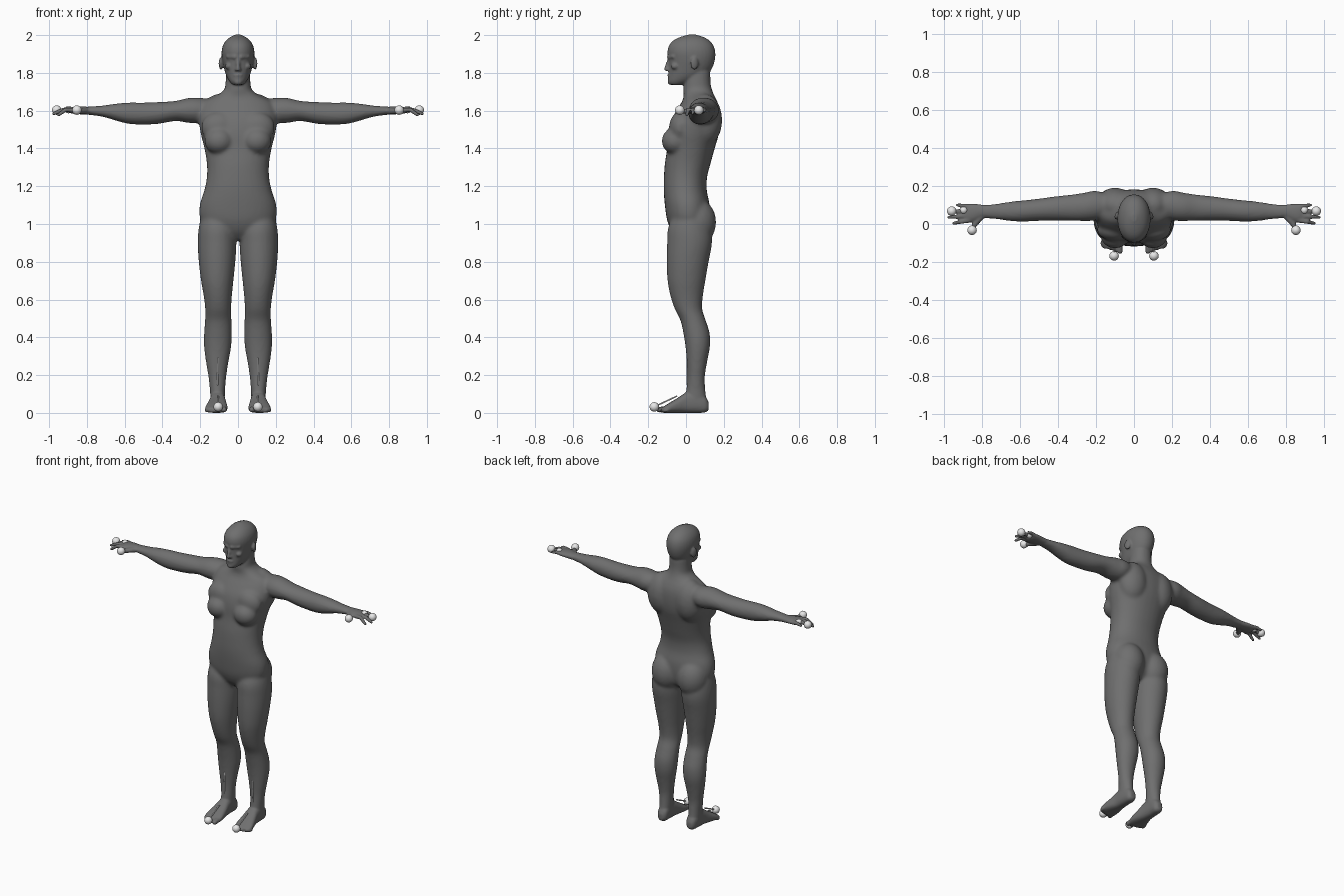
import bpy, bmesh, math
from mathutils import Vector, Matrix


def material(name, v):
    m = bpy.data.materials.new(name)
    m.diffuse_color = (v, v, v, 1)
    return m


SKIN = material("dark grey", 0.16)
WHITE = material("white", 0.8)


def spline(rows, steps=4):
    """Catmull-Rom resampling of section rows."""
    out = []
    for i in range(len(rows) - 1):
        a, b = rows[max(i - 1, 0)], rows[i]
        c, d = rows[i + 1], rows[min(i + 2, len(rows) - 1)]
        for k in range(steps):
            t = k / steps
            out.append([q + 0.5 * t * (r - p + t * (2*p - 5*q + 4*r - s + t * (3*(q - r) + s - p)))
                        for p, q, r, s in zip(a, b, c, d)])
    return out + [list(rows[-1])]


def bridge(bm, loops):
    """Closed tube through rings of points."""
    rings = [[bm.verts.new(p) for p in loop] for loop in loops]
    n = len(rings[0])
    for r, q in zip(rings, rings[1:]):
        for k in range(n):
            bm.faces.new((r[k], r[(k + 1) % n], q[(k + 1) % n], q[k]))
    bm.faces.new(rings[0][::-1])
    bm.faces.new(rings[-1])


def loft(bm, rows, place, power=1.0, n=32):
    """Skin through oval sections: (position, a_min, a_max, b_min, b_max)."""
    def sp(v):
        return math.copysign(abs(v) ** power, v)
    bridge(bm, [[place(t, (a0 + a1) / 2 + (a1 - a0) / 2 * sp(math.cos(2 * math.pi * k / n)),
                       (b0 + b1) / 2 + (b1 - b0) / 2 * sp(math.sin(2 * math.pi * k / n)))
                 for k in range(n)] for t, a0, a1, b0, b1 in spline(rows)])


def blob(bm, c, r, tilt=0, axis='X'):
    m = Matrix.Translation(c) @ Matrix.Rotation(tilt, 4, axis) @ Matrix.Diagonal((*r, 1))
    bmesh.ops.create_icosphere(bm, subdivisions=3, radius=1, matrix=m)


def finger(bm, p, q, r0, r1, n=12):
    """Tapered rod with rounded ends."""
    p, q = Vector(p), Vector(q)
    d = (q - p).normalized()
    u = d.orthogonal().normalized()
    v = d.cross(u)
    angles = [math.radians(a) for a in (-80, -55, -28, 0)]
    rings = [(p + d * r0 * math.sin(a), r0 * math.cos(a)) for a in angles]
    rings += [(q - d * r1 * math.sin(a), r1 * math.cos(a)) for a in reversed(angles)]
    bridge(bm, [[c + (u * math.cos(2 * math.pi * k / n) + v * math.sin(2 * math.pi * k / n)) * r
                 for k in range(n)] for c, r in rings])


def make(name, bm, mat):
    bmesh.ops.recalc_face_normals(bm, faces=bm.faces)
    me = bpy.data.meshes.new(name)
    bm.to_mesh(me)
    bm.free()
    me.materials.append(mat)
    me.shade_smooth()
    ob = bpy.data.objects.new(name, me)
    bpy.context.collection.objects.link(ob)
    return ob


def fuse(ob, voxel, rounds):
    """Merge overlapping parts into one smooth skin."""
    m = ob.modifiers.new("fuse", 'REMESH')
    m.mode, m.voxel_size, m.use_smooth_shade = 'VOXEL', voxel, True
    s = ob.modifiers.new("soften", 'SMOOTH')
    s.factor, s.iterations = 0.5, rounds
    me = bpy.data.meshes.new_from_object(ob.evaluated_get(bpy.context.evaluated_depsgraph_get()))
    ob.modifiers.clear()
    ob.data = me
    me.materials.clear()
    me.materials.append(SKIN)
    me.shade_smooth()


# torso and neck: z, half width, front, back
core = bmesh.new()
torso = [(0.92, .07, -.04, .07), (0.96, .14, -.075, .11), (1.02, .198, -.1, .125), (1.1, .203, -.112, .125),
         (1.18, .178, -.118, .11), (1.25, .165, -.117, .112), (1.32, .165, -.112, .13), (1.4, .178, -.1, .152),
         (1.48, .198, -.095, .175), (1.55, .207, -.078, .182), (1.61, .2, -.045, .178), (1.65, .175, -.02, .165),
         (1.68, .115, -.012, .15), (1.71, .074, -.015, .138), (1.75, .066, -.012, .13), (1.82, .062, .0, .13)]
loft(core, [(z, -w, w, f, b) for z, w, f, b in torso], lambda t, a, b: (a, b, t), 0.92)

leg = [(1.06, .04, .19, -.06, .1), (.98, .012, .208, -.095, .13), (.9, .008, .213, -.1, .138),
       (.8, .014, .208, -.102, .12), (.7, .024, .196, -.098, .103), (.62, .032, .182, -.083, .09),
       (.55, .036, .174, -.06, .086), (.49, .034, .175, -.03, .105), (.42, .032, .18, -.014, .126),
       (.35, .036, .18, -.003, .127), (.27, .05, .17, .004, .112), (.19, .062, .157, .007, .1),
       (.12, .068, .149, .0, .103), (.06, .07, .147, -.01, .112)]
arm = [(.12, .05, .15, 1.56, 1.66), (.2, .02, .175, 1.535, 1.668), (.26, .015, .165, 1.535, 1.668),
       (.33, .018, .155, 1.545, 1.652), (.42, .018, .145, 1.53, 1.646), (.5, .016, .134, 1.526, 1.643),
       (.58, .012, .125, 1.53, 1.643), (.65, .015, .118, 1.548, 1.637), (.72, .024, .108, 1.568, 1.627),
       (.8, .03, .1, 1.578, 1.622)]
for s in (1, -1):
    loft(core, leg, lambda t, a, b: (s * a, b, t))
    loft(core, arm, lambda t, a, b: (s * t, a, b))
    blob(core, (s * .095, .058, 1.01), (.1, .102, .125))          # buttock
    blob(core, (s * .1, -.055, 1.44), (.078, .074, .072))         # breast
    blob(core, (s * .1, -.03, 1.51), (.095, .06, .085))           # chest
    blob(core, (s * .1, .1, 1.55), (.1, .092, .14))               # shoulder blade
body = make("body", core, SKIN)
fuse(body, 0.01, 6)

# head, hands and feet are added to the softened core
bm = bmesh.new()
head = [(1.737, .028, -.085, -.02), (1.755, .045, -.095, .04), (1.785, .062, -.093, .105), (1.825, .074, -.091, .138),
        (1.87, .084, -.092, .153), (1.91, .087, -.098, .155), (1.945, .08, -.09, .145), (1.972, .063, -.066, .123),
        (1.99, .04, -.03, .092), (2.003, .012, .015, .05)]
loft(bm, [(z, -w, w, f, b) for z, w, f, b in head], lambda t, a, b: (a, b, t), 0.95)
finger(bm, (0, -.09, 1.872), (0, -.106, 1.82), .009, .011)        # nose
blob(bm, (0, -.088, 1.787), (.024, .011, .006))                   # upper lip
blob(bm, (0, -.086, 1.774), (.02, .011, .007))                    # lower lip
blob(bm, (0, -.082, 1.752), (.022, .016, .016))                   # chin
for s in (1, -1):
    finger(bm, (s * .016, -.09, 1.884), (s * .056, -.066, 1.886), .012, .009)   # brow
    blob(bm, (s * .011, -.096, 1.817), (.009, .01, .007))         # nostril
    blob(bm, (s * .047, -.058, 1.835), (.022, .022, .018))        # cheekbone
    blob(bm, (s * .09, .045, 1.85), (.011, .022, .034), s * .35, 'Z')           # ear
    # palm
    palm = [(.76, .033, .1, 1.577, 1.622), (.8, .03, .102, 1.579, 1.621), (.84, .014, .106, 1.581, 1.622),
            (.87, .008, .106, 1.583, 1.62), (.89, .016, .1, 1.588, 1.615)]
    loft(bm, palm, lambda t, a, b: (s * t, a, b))
    # fingers and thumb
    for y0, x1, y1, z1 in ((.02, .95, .004, 1.578), (.044, .975, .035, 1.584),
                           (.068, .968, .066, 1.592), (.092, .93, .1, 1.6)):
        mid = (s * (.87 + x1) / 2, (y0 + y1) / 2, 1.606)
        finger(bm, (s * .868, y0, 1.602), mid, .0135, .0115)
        finger(bm, mid, (s * x1, y1, z1), .0115, .009)
    finger(bm, (s * .8, .045, 1.598), (s * .838, .0, 1.597), .018, .0145)
    finger(bm, (s * .838, .0, 1.597), (s * .852, -.03, 1.597), .0145, .011)
    # foot and toes
    foot = [(.12, .092, .125, .015, .055), (.1, .074, .14, .002, .09), (.05, .07, .147, 0, .12),
            (0, .066, .15, 0, .108), (-.04, .06, .16, 0, .082), (-.085, .055, .172, 0, .055),
            (-.115, .058, .172, 0, .036), (-.13, .066, .158, .003, .028)]
    loft(bm, foot, lambda t, a, b: (s * a, t, b), 0.8)
    for i in range(5):
        x, r = .074 + .023 * i, .0165 - .0015 * i
        finger(bm, (s * x, -.095, r + .006), (s * x, -.143 + .008 * i, r), r, r * .9)
bmesh.ops.recalc_face_normals(bm, faces=bm.faces)
bm.from_mesh(body.data)
merged = bpy.data.meshes.new("body")
bm.to_mesh(merged)
bm.free()
body.data = merged
fuse(body, 0.0065, 2)

# white markers at the hands and feet, with thin rods along shin and instep
for s, side in ((1, "left"), (-1, "right")):
    for part, c, r in (("finger", (.96, .068, 1.603), .025), ("thumb", (.853, -.033, 1.603), .025),
                       ("palm", (.897, .073, 1.606), .02), ("toe", (.105, -.168, .032), .025)):
        b = bmesh.new()
        blob(b, (s * c[0], c[1], c[2]), (r, r, r))
        make(f"{side}_{part}_marker", b, WHITE)
    b = bmesh.new()
    finger(b, (s * .105, .004, .29), (s * .108, .006, .15), .0025, .004)
    finger(b, (s * .105, -.05, .088), (s * .105, -.165, .034), .004, .004)
    make(f"{side}_leg_rods", b, WHITE)
